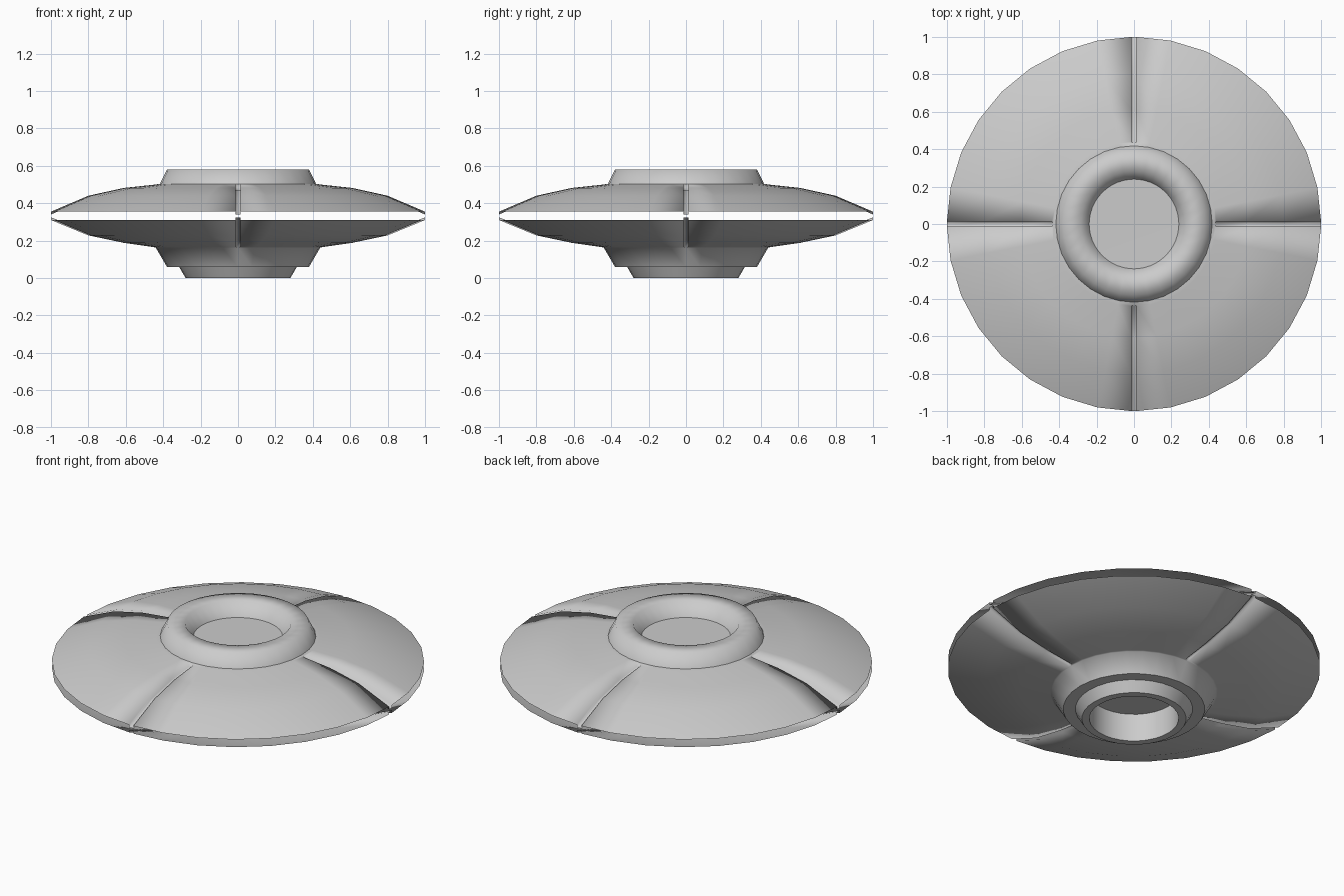
import bpy, bmesh, math

if "Cube" in bpy.data.objects:
    bpy.data.objects.remove(bpy.data.objects["Cube"])

SEGS = 32
SLOT_HALF = 0.014
SLOT_DEPTH = 0.015


def finish(name, bm, sharp_angle=None):
    bmesh.ops.remove_doubles(bm, verts=bm.verts, dist=0.0005)
    bmesh.ops.recalc_face_normals(bm, faces=bm.faces)
    mesh = bpy.data.meshes.new(name)
    bm.to_mesh(mesh)
    bm.free()
    ob = bpy.data.objects.new(name, mesh)
    bpy.context.collection.objects.link(ob)
    for o in bpy.context.selected_objects:
        o.select_set(False)
    ob.select_set(True)
    bpy.context.view_layer.objects.active = ob
    if sharp_angle is None:
        bpy.ops.object.shade_smooth()
    else:
        bpy.ops.object.shade_smooth_by_angle(angle=math.radians(sharp_angle))
    return ob


def lathe(name, profile, slot_dir=0, sharp_angle=None):
    """Revolve (r, z, slotted) points; slotted rows get four thin radial grooves."""
    columns = []
    for i in range(SEGS):
        a = 2 * math.pi * i / SEGS
        if slot_dir and i % (SEGS // 4) == 0:
            columns += [(a, -1, 0), (a, -1, 1), (a, 1, 1), (a, 1, 0)]
        else:
            columns.append((a, 0, 0))
    bm = bmesh.new()
    grid = []
    for a, side, sunk in columns:
        col = []
        for r, z, slotted in profile:
            t = side * SLOT_HALF * slotted
            dz = slot_dir * sunk * SLOT_DEPTH * slotted
            col.append(bm.verts.new((r * math.cos(a) - t * math.sin(a),
                                     r * math.sin(a) + t * math.cos(a), z + dz)))
        grid.append(col)
    for i, c in enumerate(grid):
        d = grid[(i + 1) % len(grid)]
        for j in range(len(profile) - 1):
            bm.faces.new((c[j], d[j], d[j + 1], c[j + 1]))
    return finish(name, bm, sharp_angle)


# Upper shell: open, thin dish with a flat centre
lathe("upper_shell", [(0, .50, 0), (.24, .50, 0), (.43, .502, 0), (.44, .50, 1),
                      (.61, .482, 1), (.80, .44, 1), (1.0, .355, 1)], slot_dir=-1)

# Rounded ring on top
lathe("top_ring", [(.24, .50, 0), (.285, .58, 0), (.38, .58, 0), (.42, .498, 0)])

# Lower shell: mirrored dish continuing into a tapered collar
lathe("lower_shell", [(1.0, .31, 1), (.80, .228, 1), (.61, .188, 1), (.45, .165, 1),
                      (.44, .163, 0), (.38, .06, 0)], slot_dir=1)

# Step under the collar
lathe("collar_base", [(.38, .06, 0), (.31, .06, 0)])

# Foot ring with a recessed cup
lathe("foot_ring", [(.315, .06, 0), (.28, 0, 0), (.24, 0, 0), (.24, .165, 0), (0, .165, 0)],
      sharp_angle=50)
